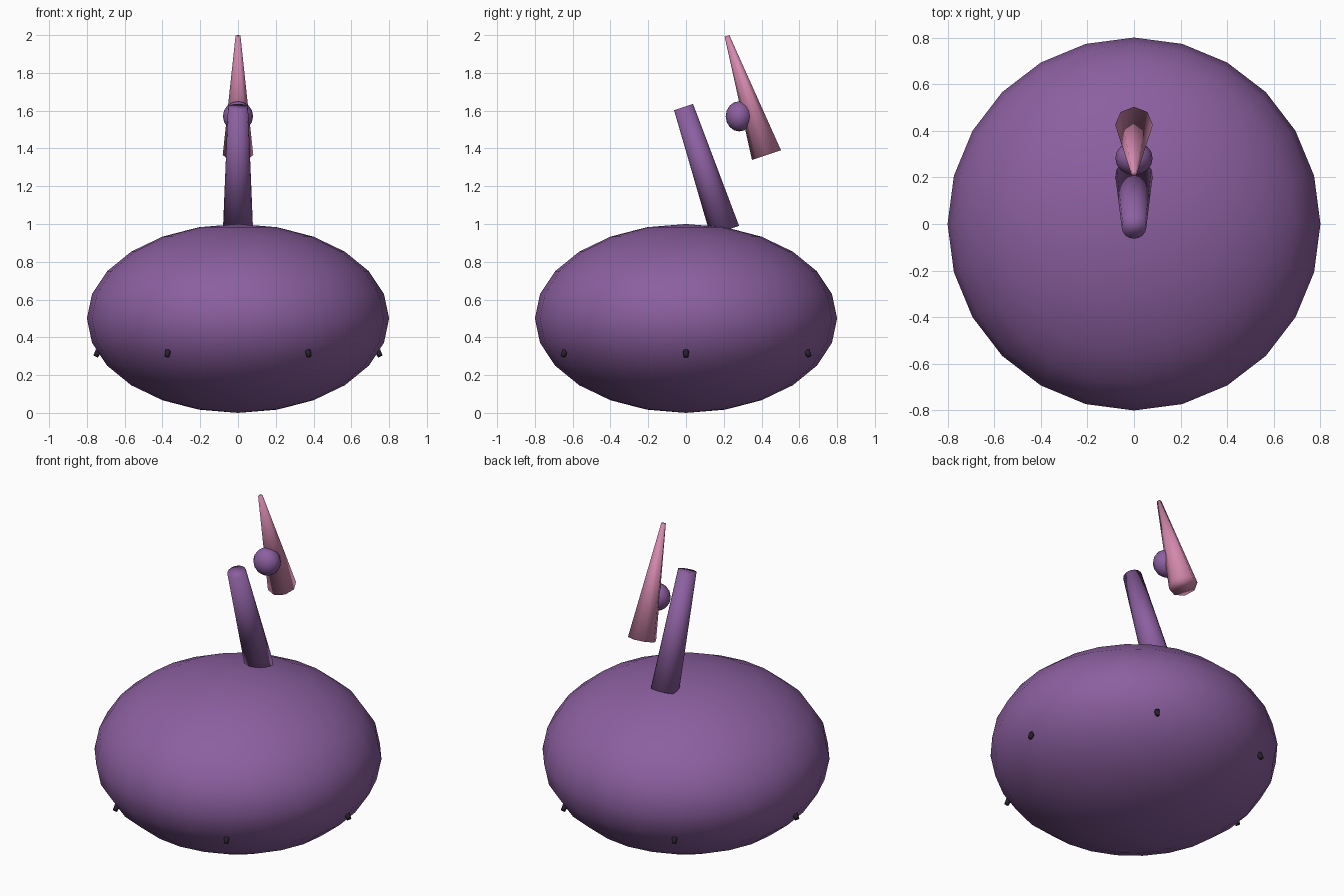
import bpy, math
from mathutils import Vector

cube = bpy.data.objects.get("Cube")
if cube:
    bpy.data.objects.remove(cube, do_unlink=True)


def material(name, rgb):
    m = bpy.data.materials.new(name)
    m.use_nodes = True
    m.diffuse_color = (*rgb, 1)
    m.node_tree.nodes["Principled BSDF"].inputs["Base Color"].default_value = (*rgb, 1)
    return m


purple = material("purple", (0.26, 0.115, 0.35))
pink = material("pink", (0.66, 0.25, 0.42))
black = material("black", (0.02, 0.015, 0.025))


def finish(name, mat):
    obj = bpy.context.object
    obj.name = name
    obj.data.materials.append(mat)
    bpy.ops.object.shade_smooth()
    return obj


def ellipsoid(name, centre, radii, segments, rings, mat):
    bpy.ops.mesh.primitive_uv_sphere_add(segments=segments, ring_count=rings, radius=1, location=centre)
    bpy.context.object.scale = radii
    return finish(name, mat)


def taper(name, start, end, r_start, r_end, sides, mat):
    """Capped, tapered tube between two points."""
    a, b = Vector(start), Vector(end)
    axis = b - a
    bpy.ops.mesh.primitive_cone_add(vertices=sides, radius1=r_start, radius2=r_end,
                                    depth=axis.length, location=(a + b) / 2)
    obj = bpy.context.object
    obj.rotation_mode = 'QUATERNION'
    # lean of the tube: turn z onto the axis
    obj.rotation_quaternion = Vector((0, 0, 1)).rotation_difference(axis)
    return finish(name, mat)


# Round squashed body
ellipsoid("body", (0, 0, 0.5), (0.8, 0.8, 0.5), 24, 12, purple)

# Leaning stalk on top, with a floating ball and spike behind it
taper("stalk", (0, 0.205, 0.965), (0, -0.013, 1.619), 0.08, 0.053, 16, purple)
ellipsoid("ball", (0, 0.282, 1.57), (0.08, 0.072, 0.08), 16, 8, purple)
taper("spike", (0, 0.426, 1.365), (0, 0.217, 1.996), 0.081, 0.013, 8, pink)

# Six tiny studs around the underside
for i in range(6):
    a = i * math.pi / 3
    out = Vector((math.cos(a), math.sin(a), 0))
    top = out * 0.738 + Vector((0, 0, 0.33))
    tip = out * 0.754 + Vector((0, 0, 0.298))
    taper(f"stud_{i + 1}", top, tip, 0.016, 0.013, 8, black)
